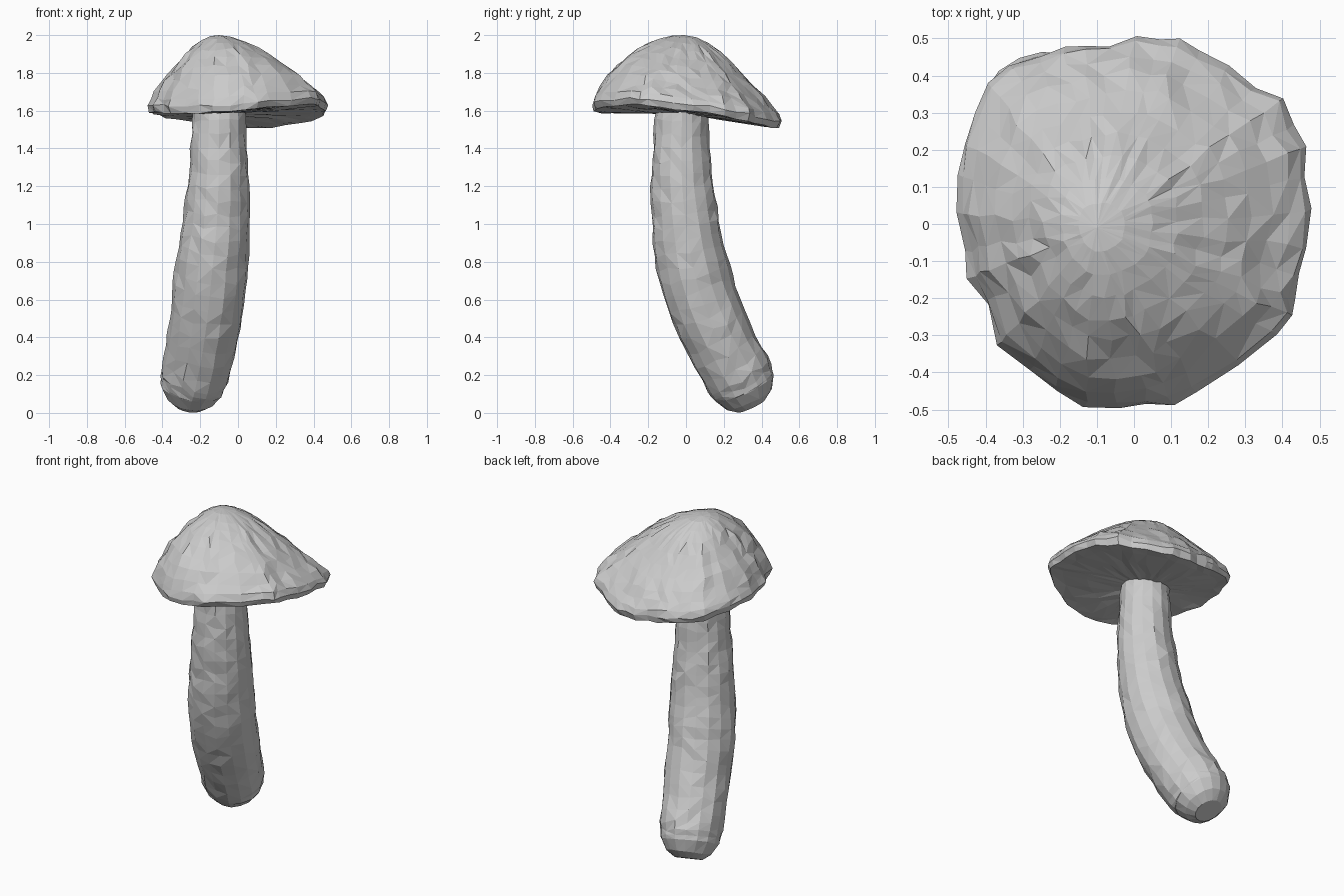
import bpy, bmesh, math, random
from mathutils import Vector

if "Cube" in bpy.data.objects:
    bpy.data.objects.remove(bpy.data.objects["Cube"])

random.seed(4)


def catmull(pts, steps, closed=False):
    """Smooth a list of tuples, adding steps samples per span."""
    n, out = len(pts), []
    pick = (lambda i: Vector(pts[i % n])) if closed else (lambda i: Vector(pts[max(0, min(n - 1, i))]))
    for i in range(n if closed else n - 1):
        a, b, c, d = (pick(i + k) for k in (-1, 0, 1, 2))
        for k in range(steps):
            t = k / steps
            out.append(0.5 * (2 * b + (c - a) * t + (2 * a - 5 * b + 4 * c - d) * t * t
                              + (3 * b - a - 3 * c + d) * t ** 3))
    if not closed:
        out.append(Vector(pts[-1]))
    return out


def skin(name, rings, start=None, end=None):
    """Bridge rings with triangles; close the ends with a point or a flat face."""
    bm = bmesh.new()
    vs = [[bm.verts.new(p) for p in r] for r in rings]
    n = len(vs[0])
    for a, b in zip(vs, vs[1:]):
        for i in range(n):
            j = (i + 1) % n
            if random.random() < 0.5:
                tris = ((a[i], a[j], b[j]), (a[i], b[j], b[i]))
            else:
                tris = ((a[i], a[j], b[i]), (a[j], b[j], b[i]))
            for t in tris:
                bm.faces.new(t)
    for ring, tip in ((vs[0], start), (vs[-1], end)):
        if tip is None:
            bm.faces.new(ring)
        else:
            c = bm.verts.new(tip)
            for i in range(n):
                bm.faces.new((ring[i], ring[(i + 1) % n], c))
    bmesh.ops.recalc_face_normals(bm, faces=bm.faces)
    mesh = bpy.data.meshes.new(name)
    bm.to_mesh(mesh)
    bm.free()
    obj = bpy.data.objects.new(name, mesh)
    bpy.context.collection.objects.link(obj)
    return obj


# Stem: bent tube, (x, y, z, radius) from the tilted foot up to the cap
path = [(-0.26, 0.345, 0.052, 0.08), (-0.255, 0.335, 0.085, 0.13), (-0.247, 0.312, 0.14, 0.167),
        (-0.23, 0.275, 0.21, 0.179), (-0.188, 0.168, 0.4, 0.186), (-0.158, 0.085, 0.6, 0.192),
        (-0.136, 0.03, 0.8, 0.191), (-0.114, 0.0, 1.0, 0.179), (-0.104, -0.02, 1.2, 0.165),
        (-0.1, -0.025, 1.4, 0.15), (-0.1, -0.02, 1.59, 0.139)]
axis = path[:2] + catmull(path[2:], 3)
SIDES = 16
rings = []
for k, p in enumerate(axis):
    lo, hi = axis[max(1, k - 1)], axis[max(3, min(len(axis) - 1, k + 1))]
    tangent = (Vector(hi[:3]) - Vector(lo[:3])).normalized()
    u = Vector((1, 0, 0))
    u = (u - tangent * u.dot(tangent)).normalized()
    v = tangent.cross(u)
    rough = 0.006 if 3 < k < len(axis) - 1 else 0.002 * (k > 0)
    ring = []
    for i in range(SIDES):
        a = math.tau * i / SIDES
        r = p[3] + random.uniform(-rough, rough)
        slide = random.uniform(-2, 2) * rough
        ring.append(Vector(p[:3]) + u * r * math.cos(a) + v * r * math.sin(a) + tangent * slide)
    rings.append(ring)
stem = skin("stem", rings)

# Cap: irregular wavy rim, lofted from the off-centre apex down and under the lip
rim = catmull([(0.47, 0.13, 1.585), (0.43, 0.27, 1.555), (0.34, 0.38, 1.53), (0.18, 0.465, 1.51),
               (0.07, 0.495, 1.507), (-0.07, 0.49, 1.515), (-0.19, 0.48, 1.53), (-0.33, 0.43, 1.55),
               (-0.43, 0.3, 1.575), (-0.47, 0.13, 1.59), (-0.455, -0.07, 1.595), (-0.405, -0.22, 1.59),
               (-0.29, -0.41, 1.585), (-0.13, -0.495, 1.592), (0.04, -0.49, 1.605), (0.17, -0.45, 1.62),
               (0.385, -0.3, 1.635), (0.435, -0.2, 1.63), (0.46, -0.06, 1.61)], 2, True)
apex = Vector((-0.1, -0.01, 2.0))
under = Vector((-0.09, -0.01, 1.585))
dome = [(0.13, 0.985), (0.26, 0.925), (0.38, 0.835), (0.5, 0.725), (0.61, 0.605), (0.72, 0.48),
        (0.82, 0.36), (0.9, 0.255), (0.965, 0.16), (1.0, 0.085)]
# ragged edge
rim = [p + Vector((p.x, p.y, 0)).normalized() * random.uniform(-0.014, 0.014) for p in rim]
rings = []
for s, h in dome:
    ring = []
    for p in rim:
        q = apex.lerp(p, s)
        q.z = p.z + (apex.z - p.z) * h
        # the front of the dome is fuller, the right and back are flatter
        q.z += 0.05 * math.sin(math.pi * s * s) * max(0, -p.y / 0.5)
        q.z -= math.sin(math.pi * s) * (0.02 * max(0, p.x / 0.5) + 0.012 * max(0, p.y / 0.5))
        rough = 0.008 * min(1, max(0.1, 2.5 * s - 0.3))
        ring.append(q + Vector([random.uniform(-rough, rough) for _ in range(3)]))
    rings.append(ring)
for s in (0.975, 0.85, 0.6, 0.35):
    ring = []
    for p in rim:
        q = under.lerp(p, s)
        q.z += random.uniform(-0.005, 0.005)
        ring.append(q)
    rings.append(ring)
cap = skin("cap", rings, apex, under)

# Rest the foot on the ground
bottom = min(v.co.z for v in stem.data.vertices)
for v in stem.data.vertices:
    if v.co.z < 0.3:
        v.co.z -= bottom * (1 - v.co.z / 0.3)
